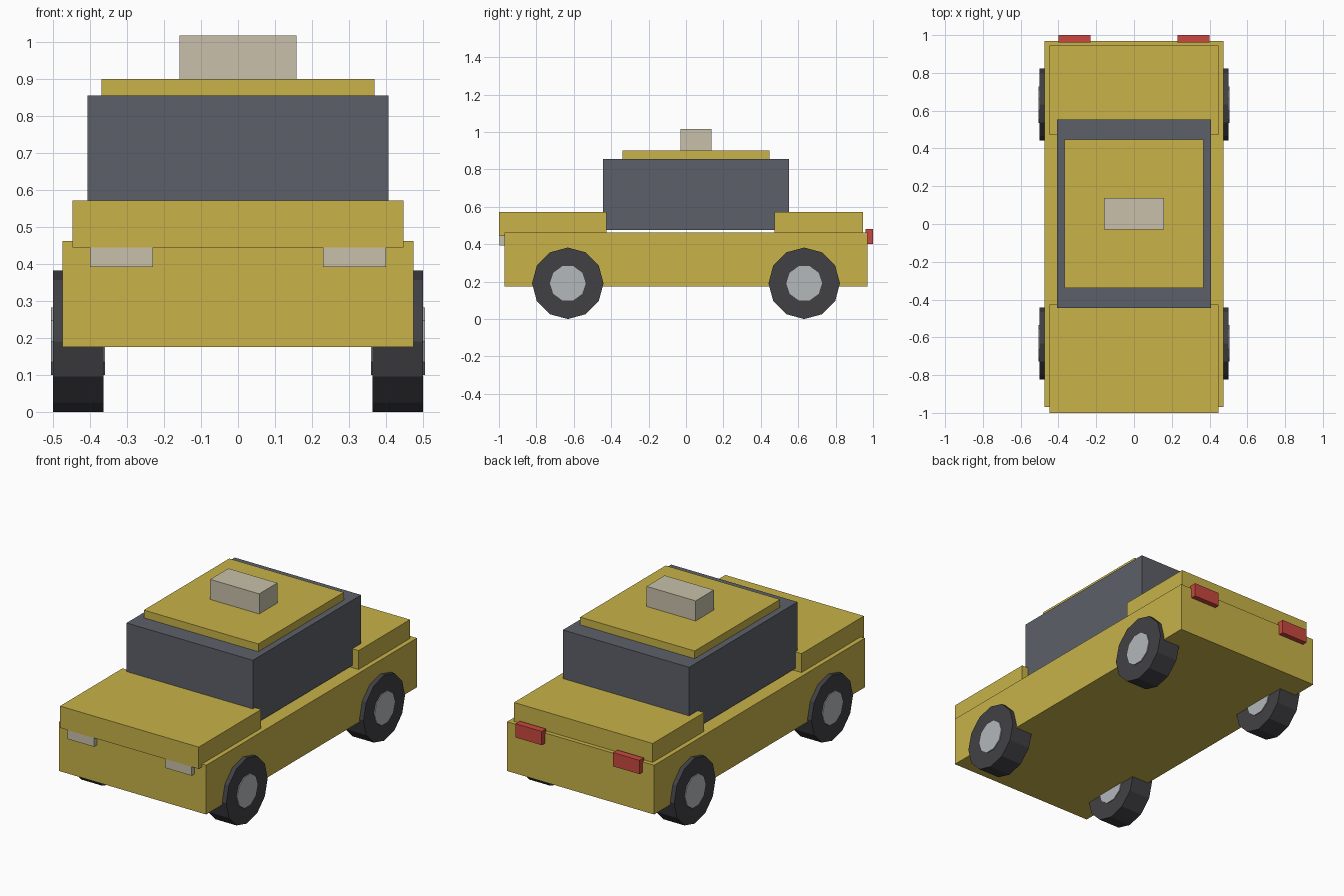
import bpy
from math import pi
from mathutils import Matrix, Vector

if "Cube" in bpy.data.objects:
    bpy.data.objects.remove(bpy.data.objects["Cube"], do_unlink=True)


def make_material(name, rgb):
    mat = bpy.data.materials.new(name)
    mat.use_nodes = True
    mat.diffuse_color = (*rgb, 1)
    mat.node_tree.nodes["Principled BSDF"].inputs["Base Color"].default_value = (*rgb, 1)
    return mat


yellow = make_material("taxi yellow", (0.58, 0.45, 0.066))
glass = make_material("dark glass", (0.107, 0.117, 0.138))
cream = make_material("cream lamp", (0.58, 0.53, 0.40))
red = make_material("tail red", (0.58, 0.065, 0.05))
rubber = make_material("tyre rubber", (0.053, 0.053, 0.06))
metal = make_material("hub metal", (0.456, 0.479, 0.491))


def box(name, x, y, z, mat):
    """Box spanning the given (low, high) ranges."""
    low, high = (Vector(p) for p in zip(x, y, z))
    bpy.ops.mesh.primitive_cube_add(size=1)
    obj = bpy.context.object
    obj.name = name
    obj.data.transform(Matrix.Translation((low + high) / 2) @ Matrix.Diagonal((*(high - low), 1)))
    obj.data.materials.append(mat)


def disc(name, center, radius, width, sides, mat):
    """Flat-sided cylinder whose axis lies along x."""
    bpy.ops.mesh.primitive_cylinder_add(vertices=sides, radius=radius, depth=width,
                                        location=center, rotation=(0, pi / 2, 0))
    obj = bpy.context.object
    obj.name = name
    obj.data.materials.append(mat)


# Bodywork
box("lower_body", (-0.474, 0.474), (-0.97, 0.97), (0.175, 0.462), yellow)
box("hood", (-0.447, 0.447), (-1.0, -0.425), (0.445, 0.572), yellow)
box("trunk_lid", (-0.447, 0.447), (0.472, 0.945), (0.445, 0.572), yellow)

# Cabin, roof and roof sign
box("cabin_glass", (-0.407, 0.407), (-0.445, 0.552), (0.475, 0.855), glass)
box("roof", (-0.369, 0.369), (-0.34, 0.447), (0.855, 0.9), yellow)
box("roof_sign", (-0.158, 0.158), (-0.03, 0.137), (0.9, 1.017), cream)

# Lights and wheels on each side
for side, s in (("left", 1), ("right", -1)):
    lamp_x = sorted((s * 0.23, s * 0.4))
    box(side + "_headlight", lamp_x, (-0.998, -0.96), (0.392, 0.475), cream)
    box(side + "_tail_light", lamp_x, (0.96, 1.0), (0.402, 0.482), red)
    for end, y in (("front", -0.632), ("rear", 0.632)):
        center = (s * 0.432, y, 0.191)
        disc(f"{end}_{side}_tyre", center, 0.191, 0.136, 12, rubber)
        disc(f"{end}_{side}_hub", center, 0.096, 0.146, 10, metal)
